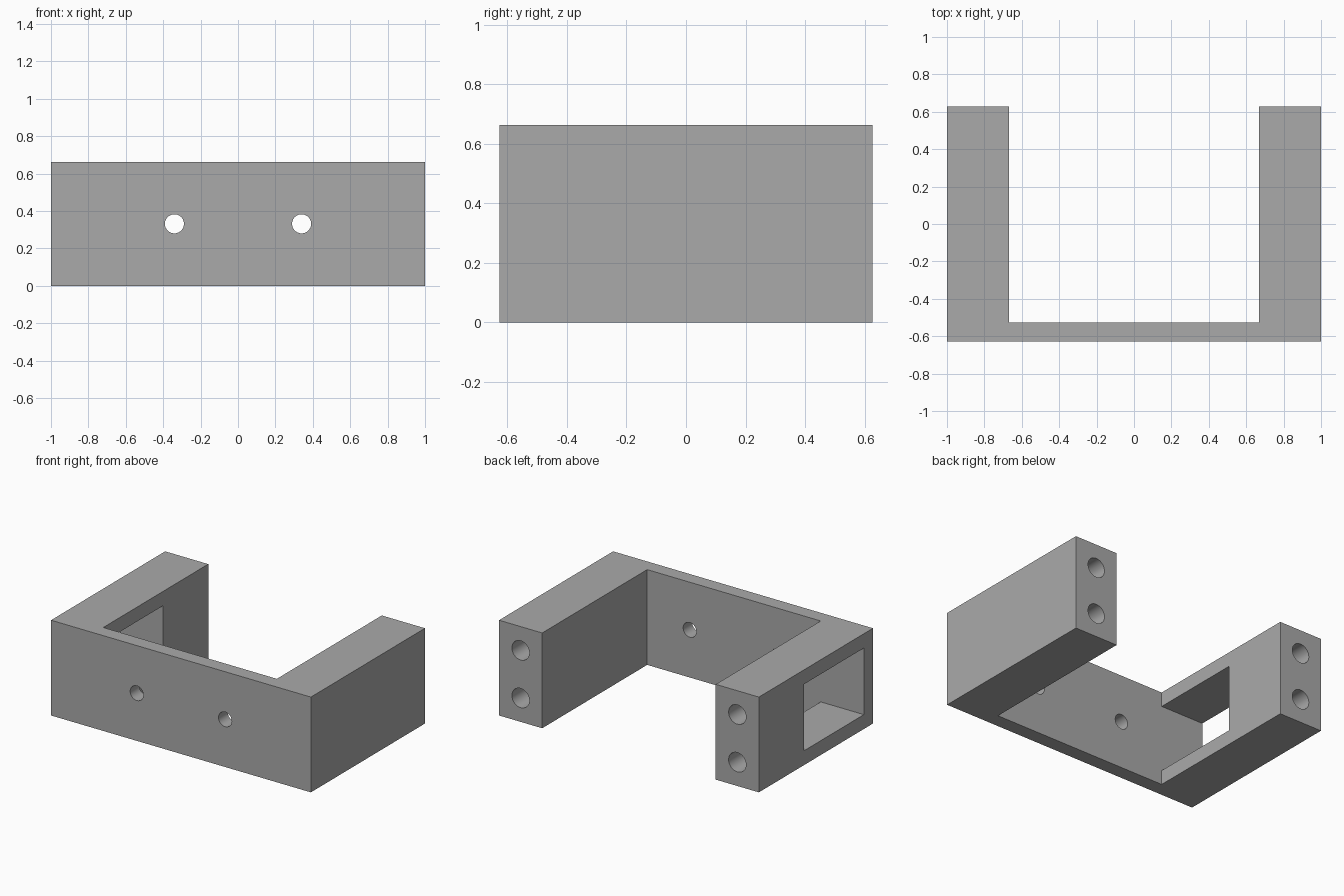
import bpy, bmesh, math
from mathutils import Matrix, Vector

cube = bpy.data.objects.get("Cube")
if cube:
    bpy.data.objects.remove(cube, do_unlink=True)

HEIGHT, DEPTH, ARM, PLATE = 0.663, 0.627, 0.332, 0.1
INNER = 1 - ARM          # inner face of each arm
PLATE_BACK = PLATE - DEPTH

grey = bpy.data.materials.new("plain grey")
grey.use_nodes = True
colour = (0.4, 0.4, 0.4, 1)
grey.diffuse_color = colour
grey.node_tree.nodes["Principled BSDF"].inputs["Base Color"].default_value = colour


def make_object(name, bm):
    bmesh.ops.recalc_face_normals(bm, faces=bm.faces)
    mesh = bpy.data.meshes.new(name)
    bm.to_mesh(mesh)
    bm.free()
    mesh.materials.append(grey)
    obj = bpy.data.objects.new(name, mesh)
    bpy.context.collection.objects.link(obj)
    return obj


def add_hole(bm, x, z, y0, y1, radius):
    """Round cutter running along y."""
    place = Matrix.Translation((x, (y0 + y1) / 2, z)) @ Matrix.Rotation(math.pi / 2, 4, "X")
    bmesh.ops.create_cone(bm, cap_ends=True, segments=48, radius1=radius,
                          radius2=radius, depth=y1 - y0, matrix=place)


# U-shaped bracket body extruded from its plan outline
bm = bmesh.new()
half = [(1, -DEPTH), (1, DEPTH), (INNER, DEPTH), (INNER, PLATE_BACK)]
outline = half + [(-x, y) for x, y in reversed(half)]
face = bm.faces.new([bm.verts.new((x, y, 0)) for x, y in outline])
top = bmesh.ops.extrude_face_region(bm, geom=[face])["geom"]
bmesh.ops.translate(bm, vec=(0, 0, HEIGHT),
                    verts=[v for v in top if isinstance(v, bmesh.types.BMVert)])
bracket = make_object("bracket", bm)

# Cutters: window through one arm, plate holes and blind holes in the arm ends
cut = bmesh.new()
low, high = Vector((-1.1, PLATE_BACK, 0.1)), Vector((-0.5, 0.13, HEIGHT - 0.1))
bmesh.ops.create_cube(cut, size=1, matrix=Matrix.Translation((low + high) / 2)
                      @ Matrix.Diagonal((*(high - low), 1)))
for side in (-1, 1):
    add_hole(cut, side * 0.34, HEIGHT / 2, -0.7, -0.48, 0.051)
    for level in (0.25, 0.75):
        add_hole(cut, side * (1 - ARM / 2), HEIGHT * level, DEPTH - 0.33, DEPTH + 0.1, 0.067)
cutter = make_object("hole_cutter", cut)

boolean = bracket.modifiers.new("holes", "BOOLEAN")
boolean.operation = "DIFFERENCE"
boolean.solver = "EXACT"
boolean.object = cutter
bpy.context.view_layer.objects.active = bracket
bracket.select_set(True)
bpy.ops.object.modifier_apply(modifier=boolean.name)
bpy.data.objects.remove(cutter, do_unlink=True)
bpy.ops.object.shade_smooth_by_angle(angle=math.radians(30))
